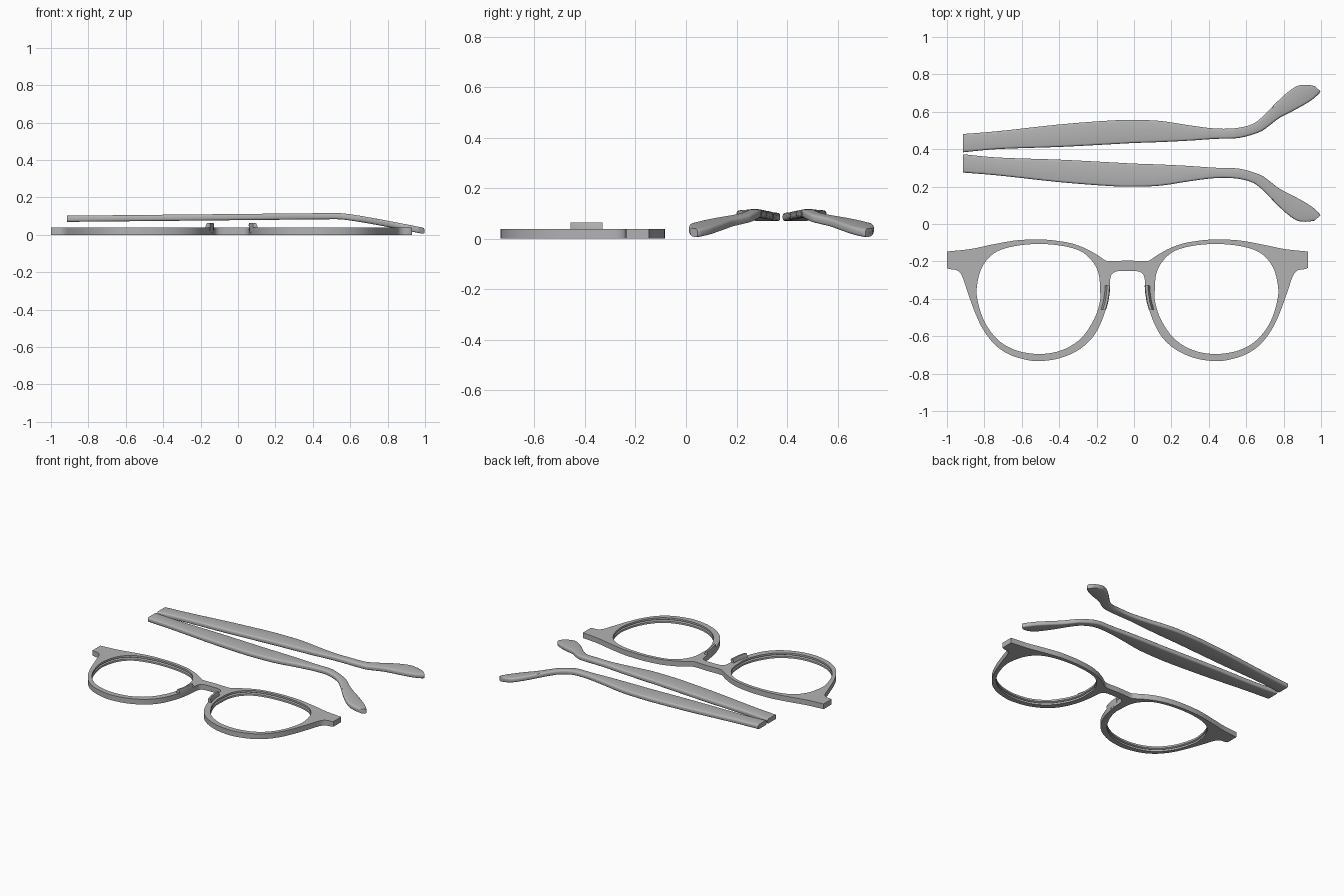
import bpy, bmesh, math
from mathutils import Vector

cube = bpy.data.objects.get("Cube")
if cube:
    bpy.data.objects.remove(cube)

CENTRE_X = -0.035      # mirror line of the frame front
CENTRE_Y = 0.378       # mirror line between the two temples
THICK = 0.038

grey = bpy.data.materials.new("plain grey")
grey.use_nodes = True
colour = (0.45, 0.45, 0.45, 1)
grey.diffuse_color = colour
grey.node_tree.nodes["Principled BSDF"].inputs["Base Color"].default_value = colour


def smooth_path(points, steps, closed=False):
    """Catmull-Rom interpolation through points of any dimension."""
    pts = [Vector(p) for p in points]
    n = len(pts)
    pick = (lambda i: pts[i % n]) if closed else (lambda i: pts[min(max(i, 0), n - 1)])
    out = []
    for i in range(n if closed else n - 1):
        a, b, c, d = (pick(i + k) for k in (-1, 0, 1, 2))
        for s in range(steps):
            t = s / steps
            out.append(b + (c - a) * t / 2 + (a * 2 - b * 5 + c * 4 - d) * t * t / 2
                       + (b * 3 - a - c * 3 + d) * t ** 3 / 2)
    if not closed:
        out.append(pts[-1])
    return out


def finish(bm, name, angle=35):
    bmesh.ops.recalc_face_normals(bm, faces=bm.faces)
    mesh = bpy.data.meshes.new(name)
    bm.to_mesh(mesh)
    bm.free()
    mesh.materials.append(grey)
    obj = bpy.data.objects.new(name, mesh)
    bpy.context.collection.objects.link(obj)
    bpy.ops.object.select_all(action='DESELECT')
    obj.select_set(True)
    bpy.context.view_layer.objects.active = obj
    bpy.ops.object.shade_smooth_by_angle(angle=math.radians(angle))
    return obj


def bridge_rings(bm, rings):
    """Quads between successive closed rings of vertices."""
    for lower, upper in zip(rings, rings[1:]):
        for i in range(len(lower)):
            j = (i + 1) % len(lower)
            bm.faces.new((lower[i], lower[j], upper[j], upper[i]))


# Frame front: half outline from bridge to hinge lug, then round the rim
brow = [(0, -.195), (.1, -.198), (.13, -.187), (.16, -.166), (.226, -.13),
        (.306, -.102), (.41, -.086), (.49, -.083), (.6, -.088), (.734, -.112),
        (.84, -.134), (.964, -.147)]
rim = [(.964, -.235), (.95, -.241), (.916, -.246), (.894, -.262), (.878, -.294),
       (.857, -.358), (.814, -.476), (.77, -.567), (.707, -.647), (.627, -.7),
       (.536, -.727), (.467, -.733), (.36, -.717), (.253, -.668), (.173, -.588),
       (.12, -.47), (.098, -.358), (.092, -.294), (.082, -.267), (.055, -.253), (0, -.25)]
lens = [(.146, -.358), (.154, -.267), (.189, -.198), (.253, -.144), (.36, -.115),
        (.493, -.107), (.627, -.123), (.718, -.16), (.777, -.23), (.803, -.32),
        (.803, -.4), (.766, -.519), (.697, -.615), (.6, -.674), (.472, -.695),
        (.349, -.674), (.247, -.61), (.178, -.508), (.148, -.417)]

half = smooth_path(brow, 5) + smooth_path(rim, 5)
outline = half + [Vector((-p.x, p.y)) for p in reversed(half[1:-1])]
opening = smooth_path(lens, 5, closed=True)
middle = sum(opening, Vector((0, 0))) / len(opening)

bm = bmesh.new()


def frame_ring(points, z, side=1, grow=0):
    ring = []
    for p in points:
        q = p + (p - middle).normalized() * grow
        ring.append(bm.verts.new((CENTRE_X + side * q.x, q.y, z)))
    return ring


walls = [[frame_ring(outline, z) for z in (0, THICK)]]
# Lens openings carry a shallow V groove halfway up the wall
groove = [(0, 0), (.35, 0), (.5, .011), (.65, 0), (1, 0)]
for side in (1, -1):
    walls.append([frame_ring(opening, h * THICK, side, g) for h, g in groove])
for rings in walls:
    bridge_rings(bm, rings)
for level in (0, -1):
    edges = []
    for rings in walls:
        ring = rings[level]
        edges += [bm.edges.get((ring[i - 1], ring[i])) for i in range(len(ring))]
    bmesh.ops.triangle_fill(bm, edges=edges, use_beauty=True)
finish(bm, "frame_front")

# Nose pads: slim leaning wedges along the inner rim
for side, name in ((1, "left_nose_pad"), (-1, "right_nose_pad")):
    bm = bmesh.new()
    rings = []
    for x, y in ((.097, -.33), (.1, -.37), (.107, -.415), (.119, -.457)):
        section = [(.022, .01), (-.002, .01), (-.005, .055), (-.001, .064), (.012, .064), (.022, .038)]
        rings.append([bm.verts.new((CENTRE_X + side * (x + dx), y, z)) for dx, z in section])
    bridge_rings(bm, rings)
    bm.faces.new(rings[0])
    bm.faces.new(rings[-1])
    finish(bm, name)

# Temples: stations pair a near-edge point with a far-edge point
stations = [(-.915, .005, -.915, .103), (-.72, .023, -.72, .119), (-.4, .034, -.4, .154),
            (-.13, .048, -.13, .175), (0, .055, 0, .178), (.14, .06, .14, .173),
            (.3, .068, .3, .149), (.43, .077, .43, .133), (.56, .082, .54, .134),
            (.67, .113, .63, .155), (.72, .145, .69, .198), (.778, .189, .755, .265),
            (.86, .232, .815, .321), (.94, .278, .87, .359), (.985, .315, .92, .366),
            (.997, .332, .965, .36)]


def temple_height(x):
    """Gentle rise along the arm, then the ear tip bends down."""
    d = max(0, x - .52)
    return .086 + .01 * (x + .9) - .214 * d * d / (d + .1)


def temple(name, side):
    bm = bmesh.new()
    rings = []
    for st in smooth_path(stations, 5):
        near, far = Vector(st[:2]), Vector(st[2:])
        mid, across = (near + far) / 2, (far - near) / 2
        w = across.length
        across.normalize()
        h, r = .0165, min(.011, w * .9)
        ring = []
        for corner, (sx, sz) in enumerate(((1, 1), (-1, 1), (-1, -1), (1, -1))):
            for k in range(4):
                a = math.pi / 2 * (corner + k / 3)
                p = mid + across * (sx * (w - r) + r * math.cos(a))
                z = temple_height(p.x) + sz * (h - r) + r * math.sin(a)
                ring.append(bm.verts.new((p.x, CENTRE_Y + side * p.y, z)))
        rings.append(ring)
    bridge_rings(bm, rings)
    bm.faces.new(rings[0])
    bm.faces.new(rings[-1])
    finish(bm, name)


temple("left_temple", 1)
temple("right_temple", -1)
